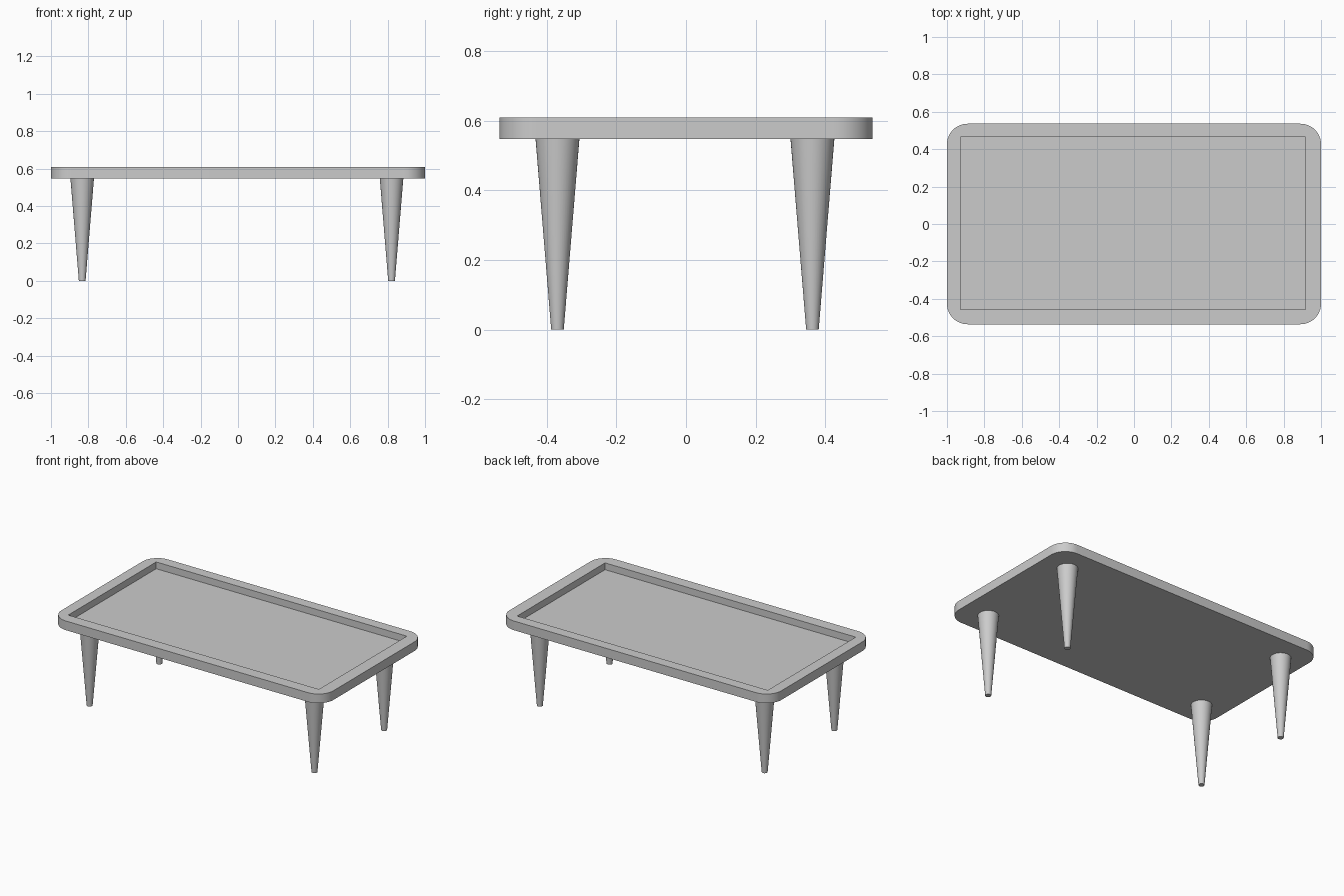
import bpy, bmesh, math
from mathutils import Vector

if "Cube" in bpy.data.objects:
    bpy.data.objects.remove(bpy.data.objects["Cube"], do_unlink=True)

grey = bpy.data.materials.new("plain_grey")
grey.use_nodes = True
grey.diffuse_color = (0.6, 0.6, 0.6, 1)
grey.node_tree.nodes["Principled BSDF"].inputs["Base Color"].default_value = grey.diffuse_color

HALF_X, HALF_Y, CORNER = 1.0, 0.536, 0.11
BOTTOM, TOP, FLOOR = 0.548, 0.609, 0.564
STEPS = 12


def finish(bm, name):
    bmesh.ops.recalc_face_normals(bm, faces=bm.faces)
    mesh = bpy.data.meshes.new(name)
    bm.to_mesh(mesh)
    bm.free()
    mesh.materials.append(grey)
    obj = bpy.data.objects.new(name, mesh)
    bpy.context.collection.objects.link(obj)
    bpy.ops.object.select_all(action="DESELECT")
    obj.select_set(True)
    bpy.context.view_layer.objects.active = obj
    bpy.ops.object.shade_smooth_by_angle(angle=math.radians(30))
    return obj


# Tabletop: rounded slab with a sharp-cornered recess
quadrants = [(1, 1), (-1, 1), (-1, -1), (1, -1)]
outline = []
for q, (sx, sy) in enumerate(quadrants):
    for k in range(STEPS + 1):
        a = math.pi / 2 * (q + k / STEPS)
        outline.append((sx * (HALF_X - CORNER) + CORNER * math.cos(a),
                        sy * (HALF_Y - CORNER) + CORNER * math.sin(a)))
recess = [(-0.006 + sx * 0.922, 0.004 + sy * 0.462) for sx, sy in quadrants]

bm = bmesh.new()


def ring(points, z):
    return [bm.verts.new((x, y, z)) for x, y in points]


def wall(a, b):
    for i in range(len(a)):
        j = (i + 1) % len(a)
        bm.faces.new((a[i], a[j], b[j], b[i]))


low, high = ring(outline, BOTTOM), ring(outline, TOP)
lip, floor = ring(recess, TOP), ring(recess, FLOOR)
bm.faces.new(low)
bm.faces.new(floor)
wall(low, high)
wall(lip, floor)
# Rim: fans at the corners, quads along the sides
for i in range(len(high)):
    j = (i + 1) % len(high)
    inner_i, inner_j = lip[i // (STEPS + 1)], lip[j // (STEPS + 1)]
    corners = [high[i], high[j], inner_j]
    if inner_i is not inner_j:
        corners.append(inner_i)
    bm.faces.new(corners)
finish(bm, "tabletop")

# Tapered round legs
for end, sx in (("left", 1), ("right", -1)):
    for side, sy in (("front", -1), ("back", 1)):
        bm = bmesh.new()
        bmesh.ops.create_cone(bm, cap_ends=True, segments=40, radius1=0.018,
                              radius2=0.063, depth=BOTTOM)
        centre = Vector((sx * 0.827 - 0.006, sy * 0.366 - 0.003, BOTTOM / 2))
        bmesh.ops.translate(bm, verts=bm.verts, vec=centre)
        finish(bm, f"{side}_{end}_leg")
